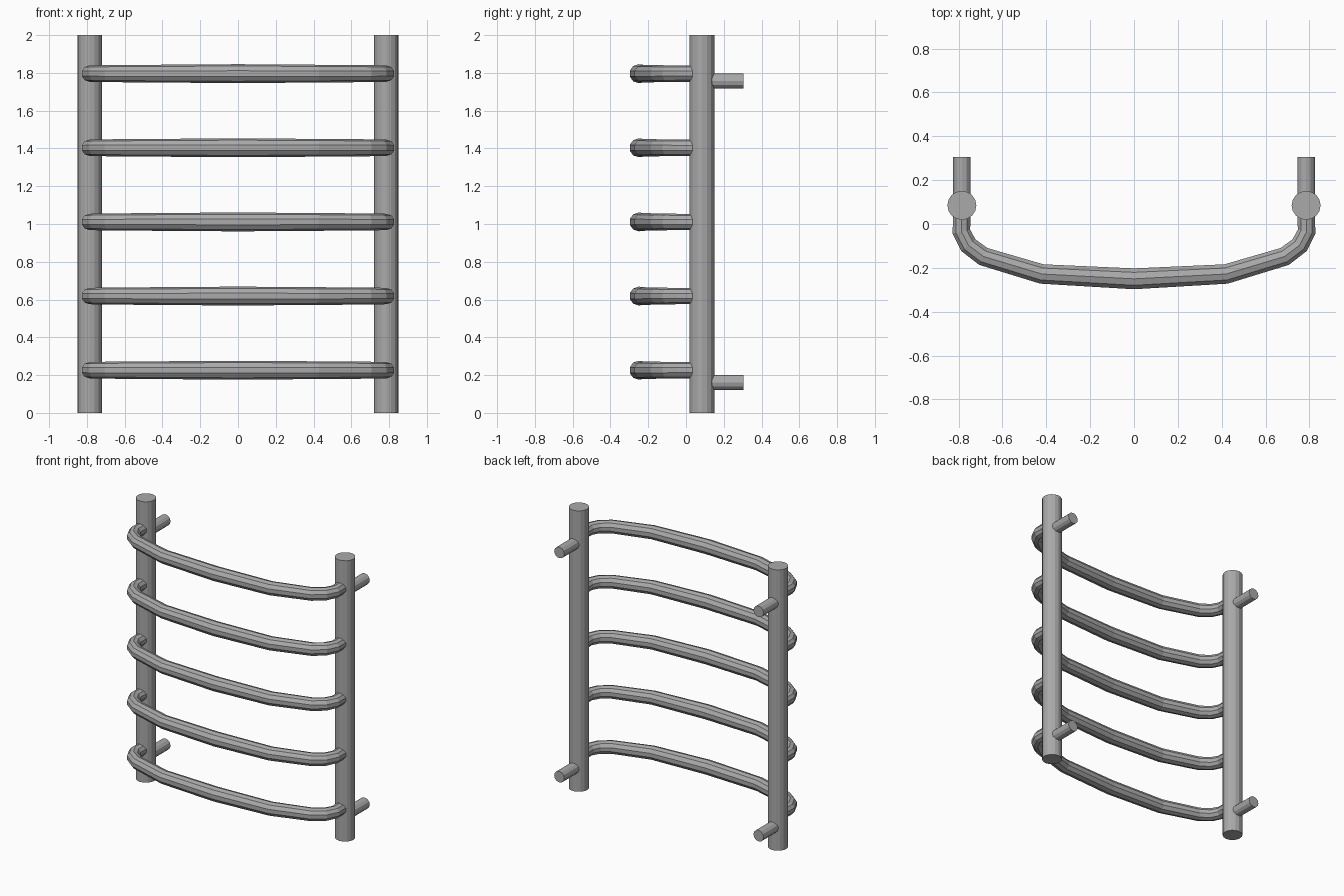
import bpy, bmesh, math
from mathutils import Vector

cube = bpy.data.objects.get("Cube")
if cube:
    bpy.data.objects.remove(cube, do_unlink=True)

steel = bpy.data.materials.new("grey_steel")
steel.use_nodes = True
GREY = (0.4, 0.4, 0.4, 1)
steel.diffuse_color = GREY
steel.node_tree.nodes["Principled BSDF"].inputs["Base Color"].default_value = GREY

POST_X, POST_Y = 0.785, 0.085


def tube(name, path, radii, sides, phase=0.0):
    """Capped faceted tube swept along a path, with a radius at each point."""
    pts = [Vector(p) for p in path]
    bm = bmesh.new()
    rings = []
    for i, p in enumerate(pts):
        before = (p - pts[i - 1]).normalized() if i else Vector()
        after = (pts[i + 1] - p).normalized() if i < len(pts) - 1 else Vector()
        along = (before + after).normalized()
        up = Vector((1, 0, 0)) if abs(along.z) > 0.9 else Vector((0, 0, 1))
        side = along.cross(up).normalized()
        ring = []
        for k in range(sides):
            a = math.tau * (k + phase) / sides
            ring.append(bm.verts.new(p + radii[i] * (math.cos(a) * side + math.sin(a) * up)))
        rings.append(ring)
    for a, b in zip(rings, rings[1:]):
        for k in range(sides):
            n = (k + 1) % sides
            bm.faces.new((a[k], a[n], b[n], b[k]))
    bm.faces.new(rings[0])
    bm.faces.new(rings[-1])
    bmesh.ops.recalc_face_normals(bm, faces=bm.faces)
    mesh = bpy.data.meshes.new(name)
    bm.to_mesh(mesh)
    bm.free()
    mesh.materials.append(steel)
    obj = bpy.data.objects.new(name, mesh)
    bpy.context.collection.objects.link(obj)
    return obj


# Upright posts with wall brackets behind
for label, x in (("left", POST_X), ("right", -POST_X)):
    tube(label + "_post", [(x, POST_Y, 0), (x, POST_Y, 2)], [0.066] * 2, 16)
    for level, z in (("lower", 0.16), ("upper", 1.757)):
        tube(f"{label}_{level}_bracket", [(x, POST_Y, z), (x, 0.305, z)], [0.04] * 2, 12)

# Bowed rails: half profile (x, y, radius), mirrored about the centre
half = [(POST_X, POST_Y, 0.043), (0.787, -0.035, 0.043), (0.755, -0.097, 0.044),
        (0.687, -0.148, 0.045), (0.42, -0.228, 0.047)]
profile = half + [(0, -0.25, 0.05)] + [(-x, y, r) for x, y, r in reversed(half)]
for i in range(5):
    z = 0.226 + 0.3925 * i
    tube(f"rail_{i + 1}", [(x, y, z) for x, y, r in profile], [r for x, y, r in profile], 10, 0.5)
